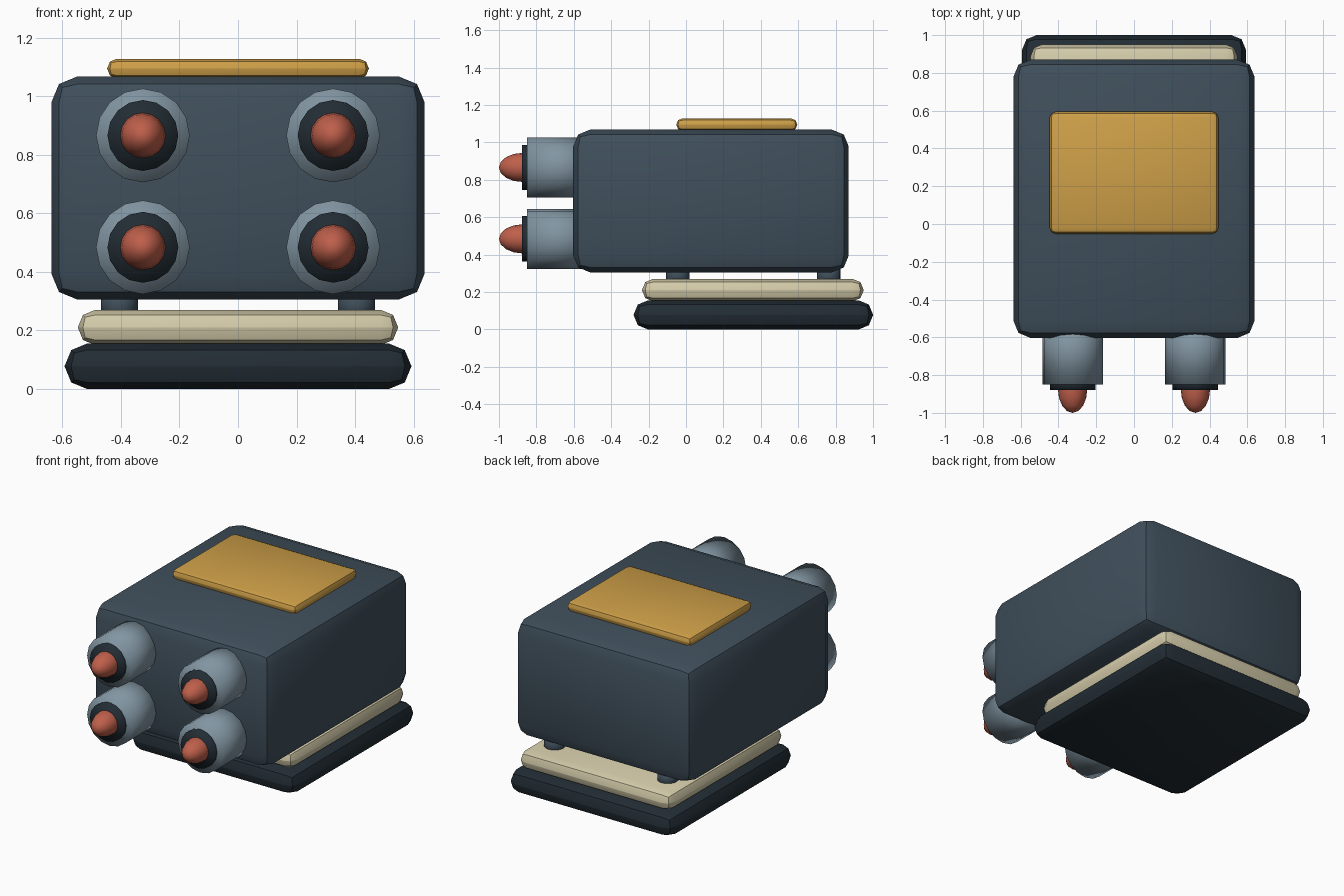
import bpy, bmesh
from math import radians
from mathutils import Matrix, Vector

if "Cube" in bpy.data.objects:
    bpy.data.objects.remove(bpy.data.objects["Cube"])


def material(name, rgb):
    m = bpy.data.materials.new(name)
    m.diffuse_color = (*rgb, 1)
    m.use_nodes = True
    m.node_tree.nodes["Principled BSDF"].inputs["Base Color"].default_value = m.diffuse_color
    return m


SLATE = material("slate", (0.050, 0.078, 0.105))
DARK = material("dark", (0.016, 0.026, 0.035))
CREAM = material("cream", (0.66, 0.60, 0.40))
GOLD = material("gold", (0.62, 0.35, 0.065))
STEEL = material("steel", (0.22, 0.30, 0.36))
RED = material("red", (0.52, 0.115, 0.07))


def add_object(name, bm, mat):
    bmesh.ops.recalc_face_normals(bm, faces=bm.faces[:])
    for f in bm.faces:
        f.smooth = True
    me = bpy.data.meshes.new(name)
    bm.to_mesh(me)
    bm.free()
    me.materials.append(mat)
    ob = bpy.data.objects.new(name, me)
    bpy.context.collection.objects.link(ob)
    return ob


def box(name, lo, hi, bevel, mat):
    """Box between two corners, every edge rounded with two segments."""
    lo, hi = Vector(lo), Vector(hi)
    bm = bmesh.new()
    bmesh.ops.create_cube(bm, size=1, matrix=Matrix.Translation((lo + hi) / 2)
                          @ Matrix.Diagonal((*(hi - lo), 1)))
    bmesh.ops.bevel(bm, geom=bm.edges[:], offset=bevel, offset_type='OFFSET',
                    segments=2, profile=0.5, affect='EDGES')
    ob = add_object(name, bm, mat)
    bpy.ops.object.select_all(action='DESELECT')
    ob.select_set(True)
    bpy.context.view_layer.objects.active = ob
    bpy.ops.object.shade_smooth_by_angle(angle=radians(30))
    return ob


def cylinder(name, centre, radius, length, mat, along_y=False):
    rot = Matrix.Rotation(radians(90), 4, 'X') if along_y else Matrix()
    bm = bmesh.new()
    bmesh.ops.create_cone(bm, cap_ends=True, segments=16, radius1=radius, radius2=radius,
                          depth=length, matrix=Matrix.Translation(centre) @ rot)
    return add_object(name, bm, mat)


def warhead(name, centre, radius, length, mat):
    bm = bmesh.new()
    scale = Matrix.Diagonal((1, 1, length / radius, 1))
    bmesh.ops.create_uvsphere(bm, u_segments=16, v_segments=8, radius=radius,
                              matrix=Matrix.Translation(centre)
                              @ Matrix.Rotation(radians(90), 4, 'X') @ scale)
    return add_object(name, bm, mat)


# Stacked base, main housing and roof hatch
box("base_plate", (-0.592, -0.28, 0), (0.592, 1.0, 0.155), 0.076, DARK)
box("base_deck", (-0.547, -0.235, 0.15), (0.547, 0.95, 0.27), 0.059, CREAM)
box("housing", (-0.638, -0.603, 0.305), (0.638, 0.87, 1.068), 0.09, SLATE)
box("roof_hatch", (-0.447, -0.052, 1.061), (0.447, 0.595, 1.128), 0.033, GOLD)

for sx, side in ((-1, "left"), (1, "right")):
    # Short posts between base and housing
    for y, end in ((-0.043, "front"), (0.764, "back")):
        cylinder(f"post_{end}_{side}", (sx * 0.405, y, 0.285), 0.063, 0.11, SLATE)
    # Launch tubes with dark muzzle and red tip
    for z, row in ((0.484, "lower"), (0.866, "upper")):
        x = sx * 0.325
        cylinder(f"tube_{row}_{side}", (x, -0.675, z), 0.16, 0.35, STEEL, True)
        cylinder(f"muzzle_{row}_{side}", (x, -0.845, z), 0.121, 0.065, DARK, True)
        warhead(f"tip_{row}_{side}", (x, -0.872, z), 0.078, 0.128, RED)
